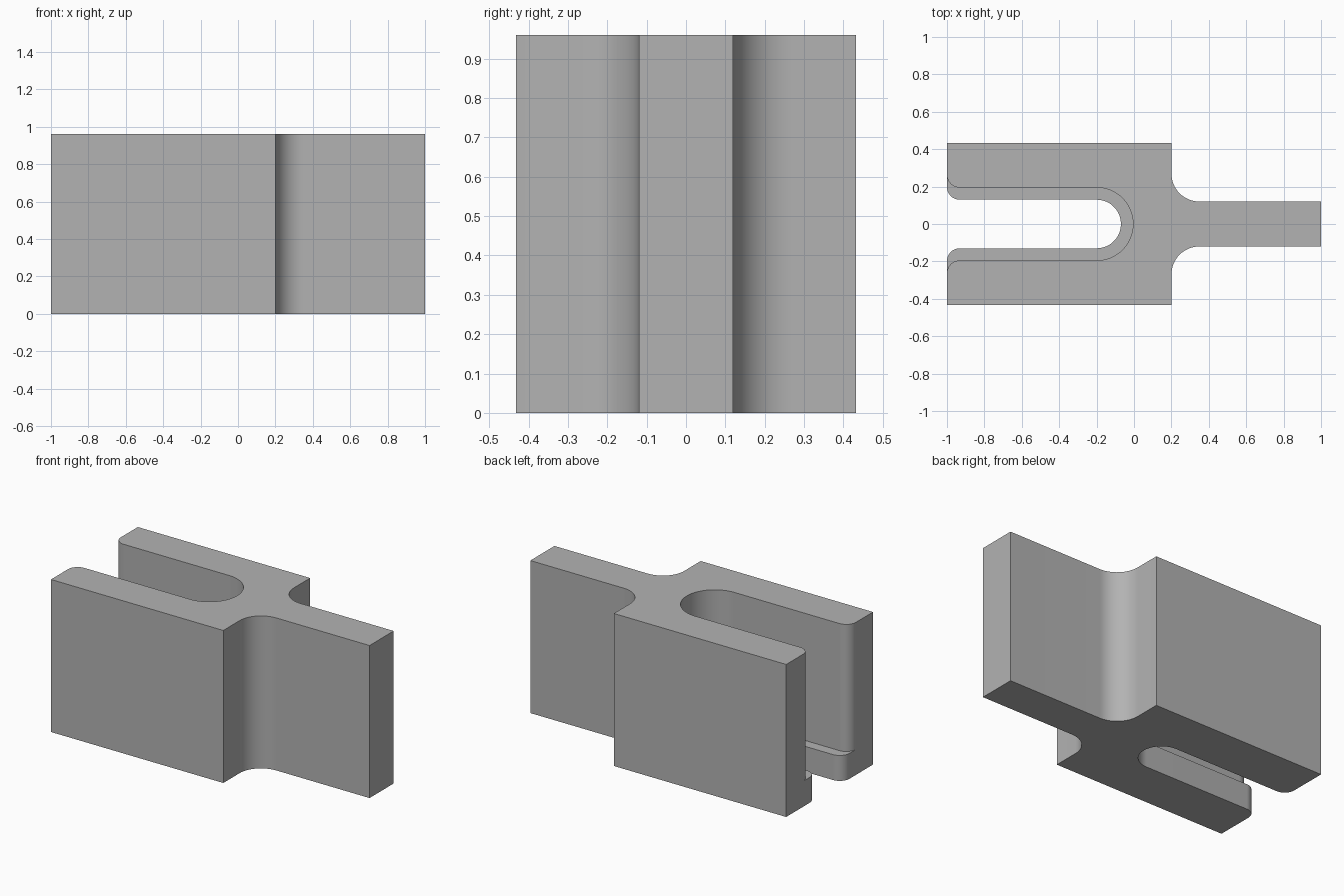
import bpy, bmesh
from math import sin, cos, radians

if "Cube" in bpy.data.objects:
    bpy.data.objects.remove(bpy.data.objects["Cube"], do_unlink=True)

HEIGHT, LEDGE = 0.96, 0.16
SLOT, STEP, LIP = 0.13, 0.195, 0.068   # half widths of slot, of wider slot, end rounding

grey = bpy.data.materials.new("plain grey")
grey.use_nodes = True
grey.diffuse_color = (0.45, 0.45, 0.45, 1)
grey.node_tree.nodes["Principled BSDF"].inputs["Base Color"].default_value = (0.45, 0.45, 0.45, 1)


def arc(cx, cy, r, start, end, steps=16):
    angles = [radians(start + (end - start) * i / steps) for i in range(steps + 1)]
    return [(cx + r * cos(a), cy + r * sin(a)) for a in angles]


def mirrored(half):
    """Close a half outline (y >= 0) by mirroring it across the x axis."""
    return half + [(x, -y) for x, y in reversed(half) if abs(y) > 1e-6]


def slot_half(r):
    """Rounded slot edge from its open end to its round end."""
    return arc(-1 + LIP, r + LIP, LIP, 180, 270, 12) + arc(-0.2, 0, r, 90, 0, 20)


def extrude(name, outline, z0, z1):
    bm = bmesh.new()
    face = bm.faces.new([bm.verts.new((x, y, z0)) for x, y in outline])
    top = bmesh.ops.extrude_face_region(bm, geom=[face])["geom"]
    verts = [v for v in top if isinstance(v, bmesh.types.BMVert)]
    bmesh.ops.translate(bm, verts=verts, vec=(0, 0, z1 - z0))
    bmesh.ops.recalc_face_normals(bm, faces=bm.faces)
    mesh = bpy.data.meshes.new(name)
    bm.to_mesh(mesh)
    bm.free()
    obj = bpy.data.objects.new(name, mesh)
    bpy.context.collection.objects.link(obj)
    mesh.materials.append(grey)
    return obj


# Forked block with a filleted tongue and a narrow through slot
outer = [(-1, 0.432), (0.2, 0.432)] + arc(0.35, 0.27, 0.15, 180, 270) + [(1, 0.12)]
fork = extrude("fork_block", mirrored(list(reversed(slot_half(SLOT))) + outer), 0, HEIGHT)

# Wider slot cut above the ledge
wide = [(-1.1, STEP + LIP)] + slot_half(STEP)
cutter = extrude("slot_cutter", mirrored(wide), LEDGE, HEIGHT + 0.1)
cutter.hide_render = True

cut = fork.modifiers.new("wide slot", "BOOLEAN")
cut.operation = "DIFFERENCE"
cut.solver = "EXACT"
cut.object = cutter
bpy.ops.object.select_all(action="DESELECT")
bpy.context.view_layer.objects.active = fork
fork.select_set(True)
bpy.ops.object.modifier_apply(modifier=cut.name)
bpy.data.objects.remove(cutter, do_unlink=True)
bpy.ops.object.shade_smooth_by_angle(angle=radians(30))
